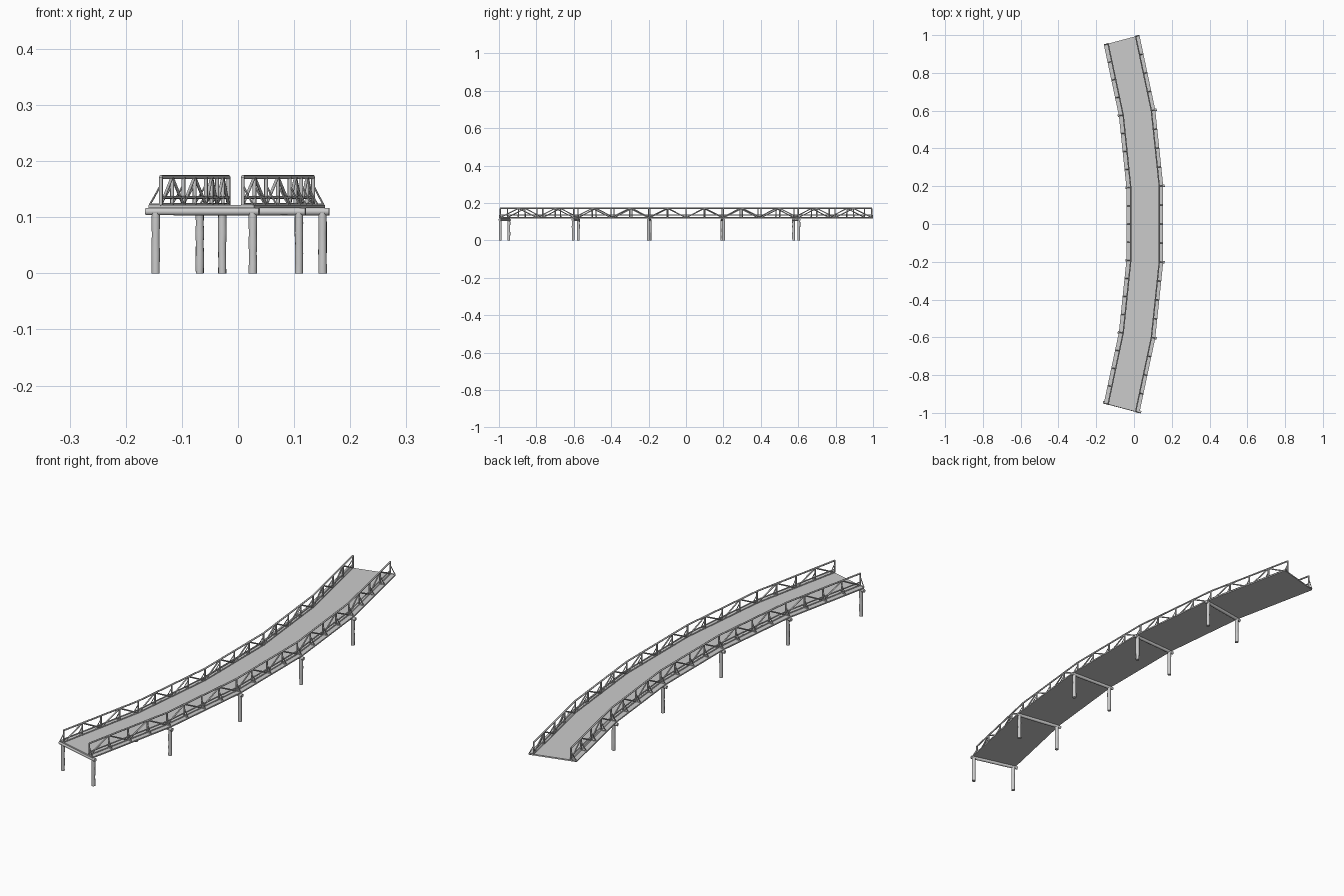
import bpy, bmesh, math, random
from mathutils import Vector

if "Cube" in bpy.data.objects:
    bpy.data.objects.remove(bpy.data.objects["Cube"])

random.seed(4)
CX = -3.71                                   # centre of the plan arc
STEP = math.radians(5.985)
ANGLES = [(i - 2.5) * STEP for i in range(6)]
R_IN, R_OUT = 3.675, 3.870                   # deck edges
RAILS = {"inner": (3.698, 3.677), "outer": (3.849, 3.868)}
Z_DECK, Z_TOP, PANELS = 0.122, 0.172, 4


def polar(r, a, z=0.0):
    return Vector((CX + r * math.cos(a), r * math.sin(a), z))


def log(bm, a, b, r, sides=8, rings=1, wobble=0.0):
    """Round timber from a to b, optionally slightly uneven."""
    d = (b - a).normalized()
    u = d.orthogonal().normalized()
    v = d.cross(u)
    loops = []
    for i in range(rings + 1):
        c = a.lerp(b, i / rings)
        c = c + (u * random.uniform(-1, 1) + v * random.uniform(-1, 1)) * wobble * 0.5
        k = r + random.uniform(-1, 1) * wobble
        loops.append([bm.verts.new(c + (u * math.cos(t) + v * math.sin(t)) * k)
                      for t in (2 * math.pi * j / sides for j in range(sides))])
    for p, q in zip(loops, loops[1:]):
        for j in range(sides):
            n = (j + 1) % sides
            bm.faces.new((p[j], p[n], q[n], q[j]))
    bm.faces.new(loops[0][::-1])
    bm.faces.new(loops[-1])


def finish(bm, name, smooth=False):
    bmesh.ops.recalc_face_normals(bm, faces=bm.faces[:])
    me = bpy.data.meshes.new(name)
    bm.to_mesh(me)
    bm.free()
    ob = bpy.data.objects.new(name, me)
    bpy.context.collection.objects.link(ob)
    if smooth:
        bpy.ops.object.select_all(action='DESELECT')
        ob.select_set(True)
        bpy.context.view_layer.objects.active = ob
        bpy.ops.object.shade_smooth_by_angle(angle=math.radians(50))


# Deck: one straight slab per span
for i, (a0, a1) in enumerate(zip(ANGLES, ANGLES[1:])):
    bm = bmesh.new()
    f = bm.faces.new([bm.verts.new(polar(r, a, 0.1165)) for r, a in
                      ((R_IN, a0), (R_OUT, a0), (R_OUT, a1), (R_IN, a1))])
    ext = bmesh.ops.extrude_face_region(bm, geom=[f])["geom"]
    bmesh.ops.translate(bm, vec=(0, 0, Z_DECK - 0.1165),
                        verts=[e for e in ext if isinstance(e, bmesh.types.BMVert)])
    finish(bm, f"deck_span_{i + 1}")

# Bents: two log legs and a cap beam at every joint except the far end
for i, a in enumerate(ANGLES[:-1]):
    a += 0.0014 if i == 0 else 0
    bm = bmesh.new()
    for r in (3.687, 3.866):
        log(bm, polar(r, a, 0), polar(r, a, 0.108), 0.0075, 12, 6, 0.0005)
    finish(bm, f"bent_legs_{i + 1}", True)
    bm = bmesh.new()
    log(bm, polar(3.669, a, 0.110), polar(3.878, a, 0.110), 0.0068, 12, 6, 0.0003)
    finish(bm, f"bent_cap_{i + 1}", True)

# Railings: chords, posts, alternating diagonals and outside props
for side, (r, r_edge) in RAILS.items():
    chords, posts, diagonals, props = (bmesh.new() for _ in range(4))
    for i, (a0, a1) in enumerate(zip(ANGLES, ANGLES[1:])):
        p, q = polar(r, a0), polar(r, a1)
        e, g = polar(r_edge, a0), polar(r_edge, a1)
        for z, rad in ((Z_TOP, 0.0034), (0.1355, 0.0026), (Z_DECK + 0.001, 0.0026)):
            up = Vector((0, 0, z))
            log(chords, p + up, q + up, rad)
        for k in range(PANELS + (i == len(ANGLES) - 2)):
            t = k / PANELS
            foot, edge = p.lerp(q, t), e.lerp(g, t)
            low, high = Vector((0, 0, Z_DECK)), Vector((0, 0, Z_TOP))
            log(posts, foot + low, foot + high, 0.0034)
            # prop sags slightly between post and deck edge
            mid = foot.lerp(edge, 0.62) + Vector((0, 0, 0.135))
            log(props, foot + Vector((0, 0, 0.158)), mid, 0.0017, 6)
            log(props, mid, edge + low, 0.0017, 6)
            log(props, foot + low, edge + low, 0.0026, 6)
            if k < PANELS:
                nxt = p.lerp(q, t + 1 / PANELS)
                z0, z1 = (low, high) if k % 2 == 0 else (high, low)
                log(diagonals, foot + z0, nxt + z1, 0.0028)
    finish(chords, f"{side}_rail_chords", True)
    finish(posts, f"{side}_rail_posts", True)
    finish(diagonals, f"{side}_rail_diagonals", True)
    finish(props, f"{side}_rail_props", True)
